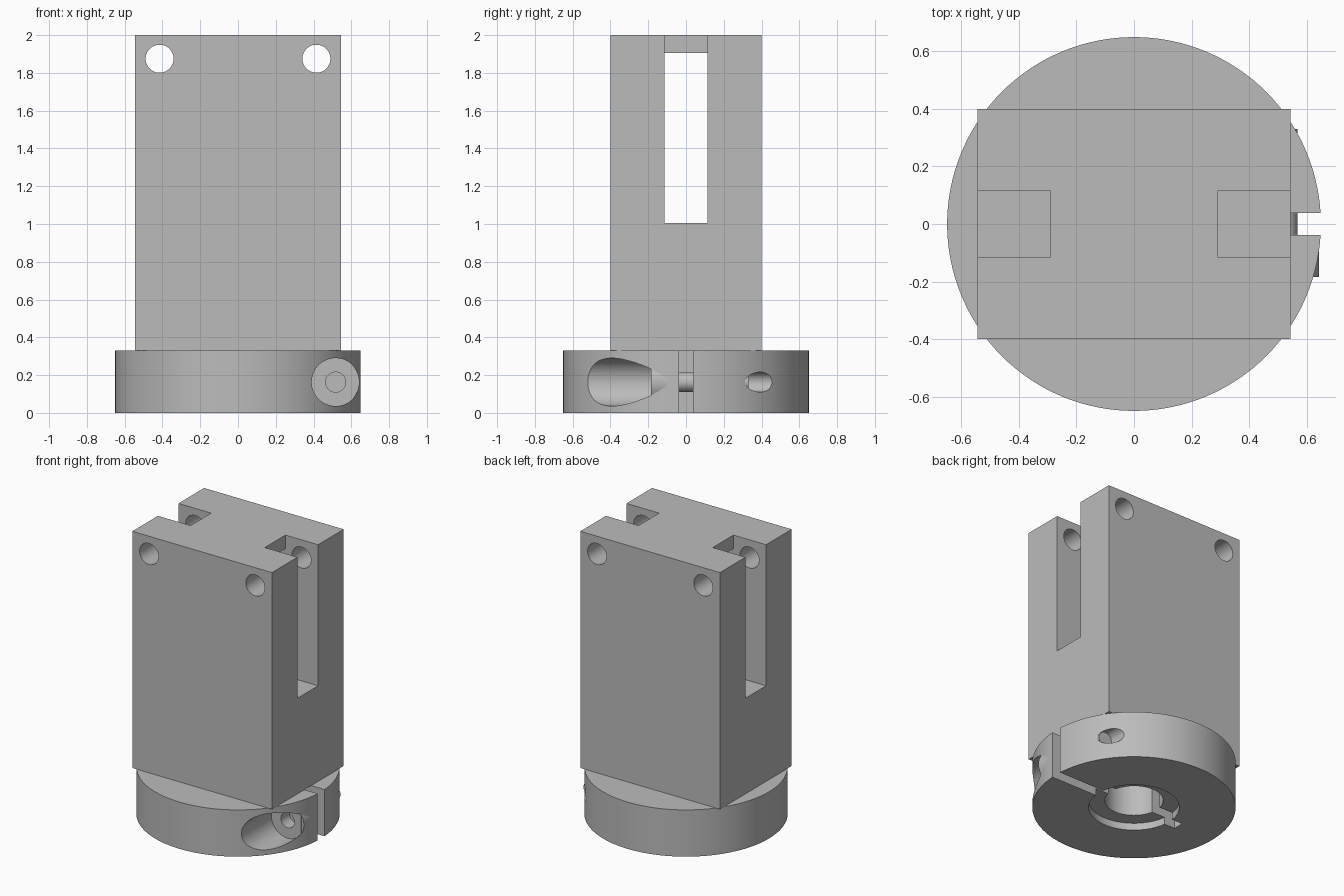
import bpy
import math

cube = bpy.data.objects.get("Cube")
if cube:
    bpy.data.objects.remove(cube, do_unlink=True)

# One plain grey for every part
grey = bpy.data.materials.new("plain_grey")
grey.use_nodes = True
grey.diffuse_color = (0.5, 0.5, 0.5, 1)
grey.node_tree.nodes["Principled BSDF"].inputs["Base Color"].default_value = (0.5, 0.5, 0.5, 1)


def finish(obj, name):
    obj.name = name
    obj.data.materials.clear()
    obj.data.materials.append(grey)
    return obj


def box(name, low, high):
    centre = [(a + b) / 2 for a, b in zip(low, high)]
    bpy.ops.mesh.primitive_cube_add(size=1, location=centre)
    obj = bpy.context.object
    obj.scale = [b - a for a, b in zip(low, high)]
    bpy.ops.object.transform_apply(location=True, rotation=True, scale=True)
    return finish(obj, name)


def cylinder(name, radius, start, end, axis="z", x=0, z=0, sides=64):
    """Cylinder from start to end, along z at the origin or along y at (x, z)."""
    middle = (start + end) / 2
    along_y = axis == "y"
    bpy.ops.mesh.primitive_cylinder_add(
        vertices=sides, radius=radius, depth=end - start,
        location=(x, middle, z) if along_y else (0, 0, middle),
        rotation=(math.pi / 2 if along_y else 0, 0, 0))
    bpy.ops.object.transform_apply(location=True, rotation=True, scale=True)
    return finish(bpy.context.object, name)


def cut(target, cutters):
    for cutter in cutters:
        cutter.hide_render = True
        bpy.ops.object.select_all(action="DESELECT")
        bpy.context.view_layer.objects.active = target
        target.select_set(True)
        mod = target.modifiers.new("cut", "BOOLEAN")
        mod.operation = "DIFFERENCE"
        mod.solver = "EXACT"
        mod.object = cutter
        bpy.ops.object.modifier_apply(modifier=mod.name)
        bpy.data.objects.remove(cutter, do_unlink=True)


def smooth(obj):
    bpy.ops.object.select_all(action="DESELECT")
    bpy.context.view_layer.objects.active = obj
    obj.select_set(True)
    bpy.ops.object.shade_smooth_by_angle(angle=math.radians(30))


RING_TOP = 0.33
SCREW = dict(axis="y", x=0.517, z=0.163)

# Tall block: a slot right through, open at the top on both sides of a bridge
block = box("block", (-0.545, -0.4, RING_TOP), (0.545, 0.4, 2))
cutters = [box("slot_cutter", (-0.7, -0.115, 1.005), (0.7, 0.115, 1.905))]
for side in (-1, 1):
    inner, outer = sorted((side * 0.29, side * 0.7))
    cutters.append(box("notch_cutter", (inner, -0.115, 1.5), (outer, 0.115, 2.1)))
    cutters.append(cylinder("pin_hole_cutter", 0.074, -0.6, 0.6,
                            axis="y", x=side * 0.415, z=1.875))
cut(block, cutters)
smooth(block)

# Clamp ring: stepped bore, slit, and a counterbored screw hole
ring = cylinder("clamp_ring", 0.65, 0, RING_TOP, sides=128)
cut(ring, [
    cylinder("bore_cutter", 0.187, -0.1, 0.31),
    cylinder("recess_cutter", 0.29, -0.1, 0.05),
    box("slit_cutter", (-0.37, -0.038, -0.1), (0.8, 0.038, 0.4)),
    cylinder("counterbore_cutter", 0.127, -0.8, -0.185, **SCREW),
    cylinder("screw_hole_cutter", 0.053, -0.3, 0.8, **SCREW),
])
smooth(ring)

# Clamp screw: socketed head and a shaft that bridges the slit
head = cylinder("screw_head", 0.126, -0.184, -0.06, **SCREW)
cut(head, [cylinder("socket_cutter", 0.053, -0.3, -0.09, **SCREW)])
smooth(head)
shaft = cylinder("screw_shaft", 0.052, -0.07, 0.33, **SCREW)
smooth(shaft)
